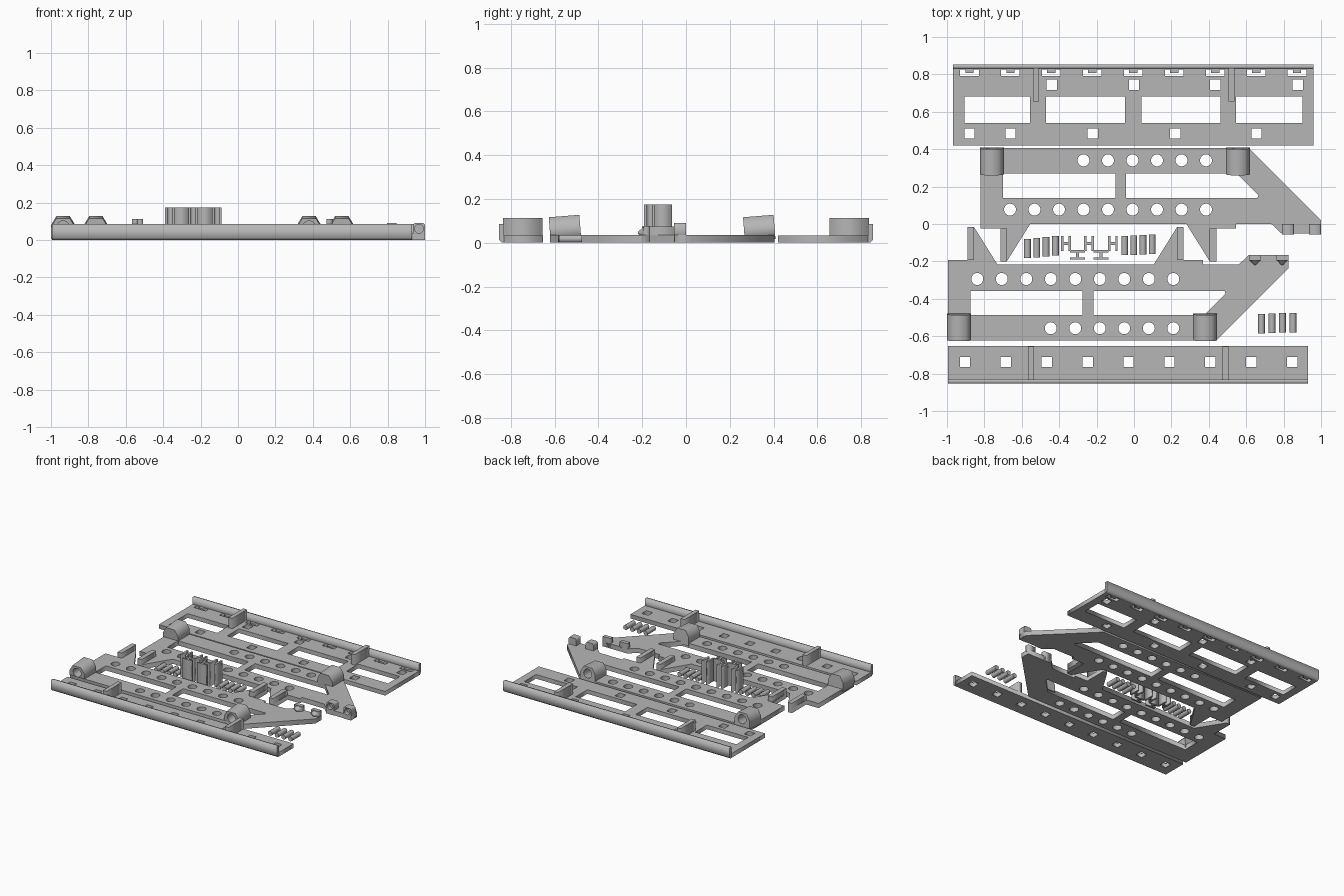
import bpy, bmesh, math
from mathutils import Matrix

if "Cube" in bpy.data.objects:
    bpy.data.objects.remove(bpy.data.objects["Cube"])

grey = bpy.data.materials.new("plain_grey")
grey.diffuse_color = (0.47, 0.47, 0.47, 1)
grey.use_nodes = True
grey.node_tree.nodes["Principled BSDF"].inputs["Base Color"].default_value = grey.diffuse_color


def add_mesh(name, mesh):
    obj = bpy.data.objects.new(name, mesh)
    mesh.materials.clear()
    mesh.materials.append(grey)
    bpy.context.collection.objects.link(obj)
    return obj


def extrude(name, outlines, z0, z1):
    """Flat sheet: first outline is the border, the rest are cut-outs."""
    cu = bpy.data.curves.new(name + "_outline", 'CURVE')
    cu.dimensions, cu.fill_mode, cu.extrude = '2D', 'BOTH', (z1 - z0) / 2
    for pts in outlines:
        sp = cu.splines.new('POLY')
        sp.points.add(len(pts) - 1)
        sp.use_cyclic_u = True
        for p, (x, y) in zip(sp.points, pts):
            p.co = (x, y, 0, 1)
    tmp = bpy.data.objects.new("tmp", cu)
    bpy.context.collection.objects.link(tmp)
    bpy.context.view_layer.update()
    mesh = bpy.data.meshes.new_from_object(
        tmp.evaluated_get(bpy.context.evaluated_depsgraph_get()))
    bpy.data.objects.remove(tmp)
    mesh.transform(Matrix.Translation((0, 0, (z0 + z1) / 2)))
    bm = bmesh.new()
    bm.from_mesh(mesh)
    bmesh.ops.remove_doubles(bm, verts=bm.verts, dist=1e-5)
    bmesh.ops.recalc_face_normals(bm, faces=bm.faces)
    bm.to_mesh(mesh)
    bm.free()
    return add_mesh(name, mesh)


def along_y(name, outlines, y0, y1):
    """Extrude an x-z outline along y."""
    obj = extrude(name, outlines, -y1, -y0)
    obj.data.transform(Matrix.Rotation(math.pi / 2, 4, 'X'))
    return obj


def rect(x0, x1, y0, y1):
    return [(x0, y0), (x1, y0), (x1, y1), (x0, y1)]


def square(x, y, s=0.055):
    return rect(x - s / 2, x + s / 2, y - s / 2, y + s / 2)


def circle(x, y, r, n=24):
    return [(x + r * math.cos(2 * math.pi * i / n),
             y + r * math.sin(2 * math.pi * i / n)) for i in range(n)]


def box(name, x0, x1, y0, y1, z0, z1):
    return extrude(name, [rect(x0, x1, y0, y1)], z0, z1)


def rail_lip(name, x0, x1, side):
    # upright lip with a chamfered lower outer corner
    prof = [(0.83, 0), (0.84, 0), (0.853, 0.012), (0.853, 0.085), (0.83, 0.085)]
    obj = extrude(name, [[(y * side, z) for y, z in prof]], x0, x1)
    obj.data.transform(Matrix(((0, 0, 1, 0), (1, 0, 0, 0), (0, 1, 0, 0), (0, 0, 0, 1))))


# Back rail: sheet with windows, square holes and lip slots
cuts = [rect(a, b, 0.54, 0.682) for a, b in
        ((-0.907, -0.555), (-0.47, -0.048), (0.04, 0.462), (0.546, 0.9))]
cuts += [square(x, 0.745) for x in (-0.44, 0, 0.435, 0.875)]
cuts += [square(x, 0.484) for x in (-0.88, -0.66, -0.22, 0.22, 0.655)]
for k in range(9):
    c = -0.88 + 0.219 * k
    cuts.append([(c - 0.05, 0.79), (c + 0.05, 0.79), (c + 0.05, 0.826), (c + 0.022, 0.826),
                 (c + 0.022, 0.808), (c - 0.022, 0.808), (c - 0.022, 0.826), (c - 0.05, 0.826)])
extrude("back_rail", [rect(-0.968, 0.96, 0.42, 0.832)] + cuts, 0, 0.032)
rail_lip("back_rail_lip", -0.968, 0.96, 1)
for x in (-0.54, 0.504):
    box("back_rail_rib", x, x + 0.032, 0.655, 0.835, 0.03, 0.112)

# Front rail: narrow sheet with one row of square holes
extrude("front_rail", [rect(-0.995, 0.93, -0.832, -0.652)] +
        [square(-0.904 + 0.2187 * k, -0.738) for k in range(9)], 0, 0.032)
rail_lip("front_rail_lip", -0.995, 0.93, -1)
for x in (-0.566, 0.472):
    box("front_rail_rib", x, x + 0.032, -0.835, -0.655, 0.03, 0.112)


def arm(name, dx, flip):
    def t(pts):
        return [(x + dx, -0.217 - y if flip else y) for x, y in pts]

    def span(y0, y1):
        return sorted((-0.217 - y0, -0.217 - y1)) if flip else (y0, y1)

    border = [(-0.82, 0.405), (0.615, 0.405), (1.0, 0.02), (1.0, -0.052), (0.79, -0.052),
              (0.735, 0), (0.545, 0), (0.545, -0.025), (0.44, -0.025), (0.44, -0.2),
              (0.405, -0.2), (0.28, 0), (-0.555, 0), (-0.68, -0.2), (-0.715, -0.2),
              (-0.715, -0.025), (-0.82, -0.025)]
    holes = [rect(-0.70, -0.10, 0.14, 0.27),
             [(-0.042, 0.14), (0.66, 0.14), (0.665, 0.155), (0.55, 0.27), (-0.042, 0.27)]]
    holes += [circle(-0.27 + 0.131 * k, 0.34, 0.032) for k in range(6)]
    holes += [circle(-0.663 + 0.131 * k, 0.077, 0.032) for k in range(9)]
    extrude(name, [t(p) for p in [border] + holes], 0, 0.036)

    # raised edge strips on the pointed feet
    for x in (-0.715, 0.405):
        y0, y1 = span(-0.2, -0.025)
        box(name + "_foot_strip", x + dx, x + dx + 0.035, y0, y1, 0.03, 0.075)

    # tilted faceted sockets, bored from the outer end
    for c in (-0.76, 0.555):
        c += dx
        prof = [(c + sx, z) for sx, z in ((-0.064, 0.012), (0.064, 0.012), (0.064, 0.075),
                (0.036, 0.122), (-0.036, 0.122), (-0.064, 0.075))]
        bore = circle(c, 0.074, 0.034, 16)
        y_mid = sum(span(0.265, 0.405)) / 2
        for part, rings, a, b in (("socket", [prof, bore], 0.29, 0.405),
                                  ("socket_end", [prof], 0.265, 0.29)):
            y0, y1 = span(a, b)
            obj = along_y(name + "_" + part, rings, y0, y1)
            pivot = Matrix.Translation((0, y_mid, 0.06))
            obj.data.transform(pivot @ Matrix.Rotation(0.08, 4, 'X') @ pivot.inverted())

    # hinge knuckles: sockets on one arm, cone pins on the other
    for a, b in ((0.79, 0.855), (0.935, 1.0)):
        a, b = a + dx, b + dx
        m = (a + b) / 2
        if flip:
            box(name + "_knuckle", a, b, -0.195, -0.165, 0, 0.076)
            bm = bmesh.new()
            bmesh.ops.create_cone(bm, cap_ends=True, segments=16, radius1=0.028,
                                  radius2=0.004, depth=0.025,
                                  matrix=Matrix.Translation((m, -0.207, 0.045))
                                  @ Matrix.Rotation(math.pi / 2, 4, 'X'))
            mesh = bpy.data.meshes.new("cone_pin")
            bm.to_mesh(mesh)
            bm.free()
            add_mesh(name + "_cone_pin", mesh)
        else:
            prof = [(a, 0), (b, 0), (b, 0.08), (b - 0.008, 0.09), (a + 0.008, 0.09), (a, 0.08)]
            along_y(name + "_knuckle", [prof, circle(m, 0.06, 0.024, 12)], -0.055, -0.025)
            along_y(name + "_knuckle_back", [prof], -0.025, 0)


arm("back_arm", 0, False)
arm("front_arm", -0.175, True)

# Loose small pins lying in three groups of four
for gx, gy, step, rise in ((-0.57, -0.131, 0.05, 0.005), (-0.05, -0.115, 0.049, 0.002),
                           (0.682, -0.533, 0.056, 0.002)):
    for k in range(4):
        x, y = gx + step * k, gy + rise * k
        along_y("small_pin", [circle(x, 0.018, 0.018, 8)], y - 0.052, y + 0.052)

# Tall clips: five standing I-shaped bars
I_SHAPE = [(-0.04, 0.026), (0.04, 0.026), (0.04, 0.013), (0.008, 0.013),
           (0.008, -0.013), (0.04, -0.013), (0.04, -0.026), (-0.04, -0.026),
           (-0.04, -0.013), (-0.008, -0.013), (-0.008, 0.013), (-0.04, 0.013)]
for x, y, turned in ((-0.364, -0.105, True), (-0.24, -0.105, True), (-0.113, -0.105, True),
                     (-0.303, -0.165, False), (-0.177, -0.165, False)):
    extrude("tall_clip", [[(x + (v if turned else u), y + (u if turned else v))
                           for u, v in I_SHAPE]], 0, 0.175)
